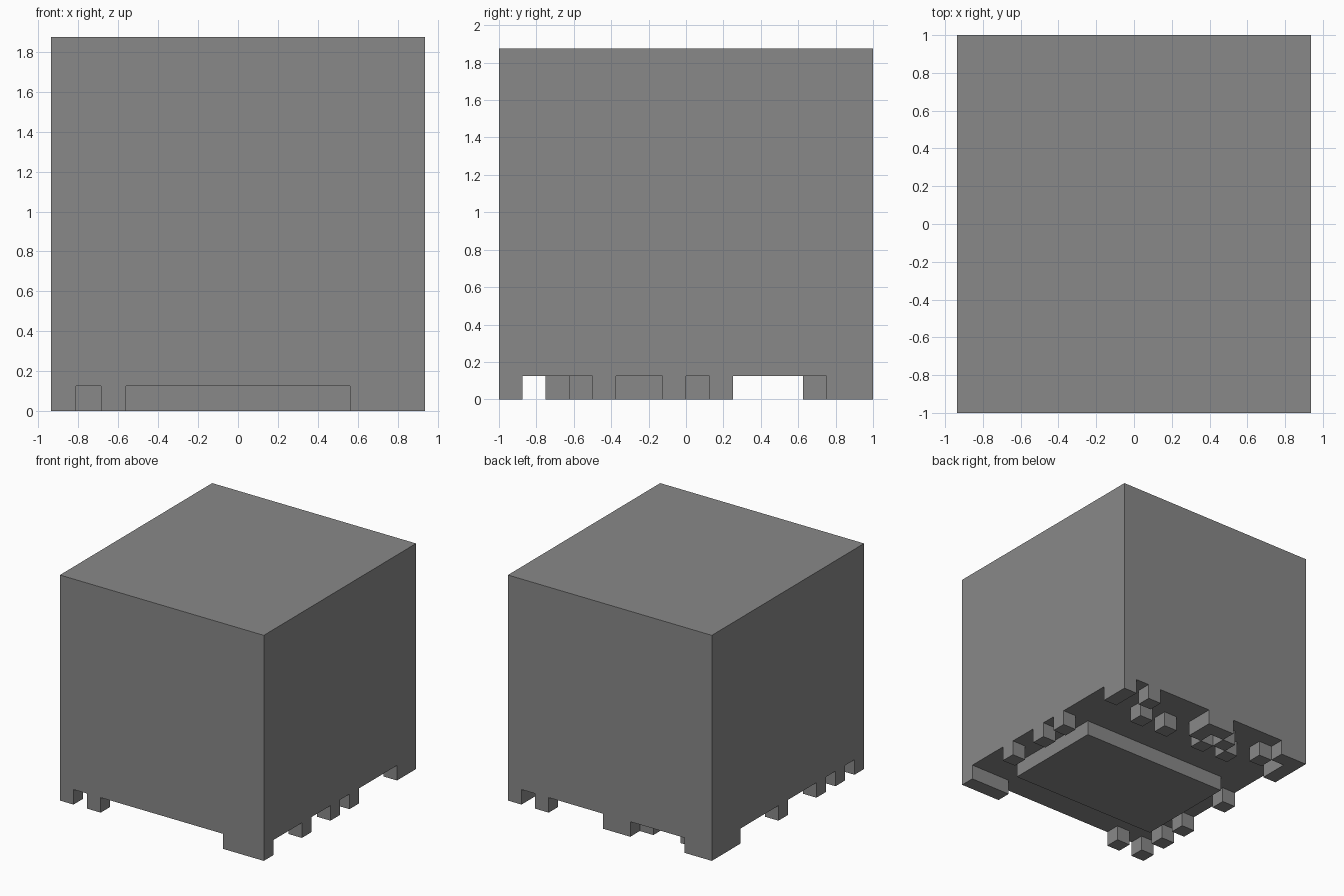
import bpy
import bmesh

if "Cube" in bpy.data.objects:
    bpy.data.objects.remove(bpy.data.objects["Cube"], do_unlink=True)

UNIT = 0.125            # one block
NX, NY, NZ = 15, 16, 15  # overall size in blocks

grey = bpy.data.materials.new("stone_grey")
grey.use_nodes = True
colour = (0.25, 0.25, 0.25, 1)
grey.diffuse_color = colour
grey.node_tree.nodes["Principled BSDF"].inputs["Base Color"].default_value = colour


def block(name, i, j, k, wide=1, deep=1, tall=1, open_top=True):
    """Flat-shaded box in block units, counted from the right front bottom corner."""
    bm = bmesh.new()
    bmesh.ops.create_cube(bm, size=1)
    for v in bm.verts:
        v.co.x = (i + (v.co.x + 0.5) * wide - NX / 2) * UNIT
        v.co.y = (j + (v.co.y + 0.5) * deep - NY / 2) * UNIT
        v.co.z = (k + (v.co.z + 0.5) * tall) * UNIT
    bm.normal_update()
    if open_top:  # the top is hidden against the body
        top = [f for f in bm.faces if f.normal.z > 0.5]
        bmesh.ops.delete(bm, geom=top, context='FACES_ONLY')
    mesh = bpy.data.meshes.new(name)
    bm.to_mesh(mesh)
    bm.free()
    mesh.materials.append(grey)
    obj = bpy.data.objects.new(name, mesh)
    bpy.context.collection.objects.link(obj)
    return obj


# Main body and the wide plate beneath it
block("body", 0, 0, 1, NX, NY, NZ - 1, open_top=False)
block("base_plate", 2, 3, 0, 11, 7)

# Feet along the front edge
for i, wide in ((0, 1), (2, 1), (12, 3)):
    block("front_foot", i, 0, 0, wide)

# Feet along the two sides
for j, deep in ((4, 1), (7, 1), (9, 1), (14, 2)):
    block("left_foot", NX - 1, j, 0, 1, deep)
for j, deep in ((2, 1), (4, 1), (8, 1), (13, 2)):
    block("right_foot", 0, j, 0, 1, deep)

# Feet along the back edge
for i, wide in ((0, 2), (6, 2), (12, 1)):
    block("back_foot", i, NY - 1, 0, wide)

# Studs just inside the back edge
for i in (2, 5, 7):
    block("outer_stud", i, NY - 2, 0)
for i in (4, 6, 9, 11):
    block("inner_stud", i, NY - 3, 0)
